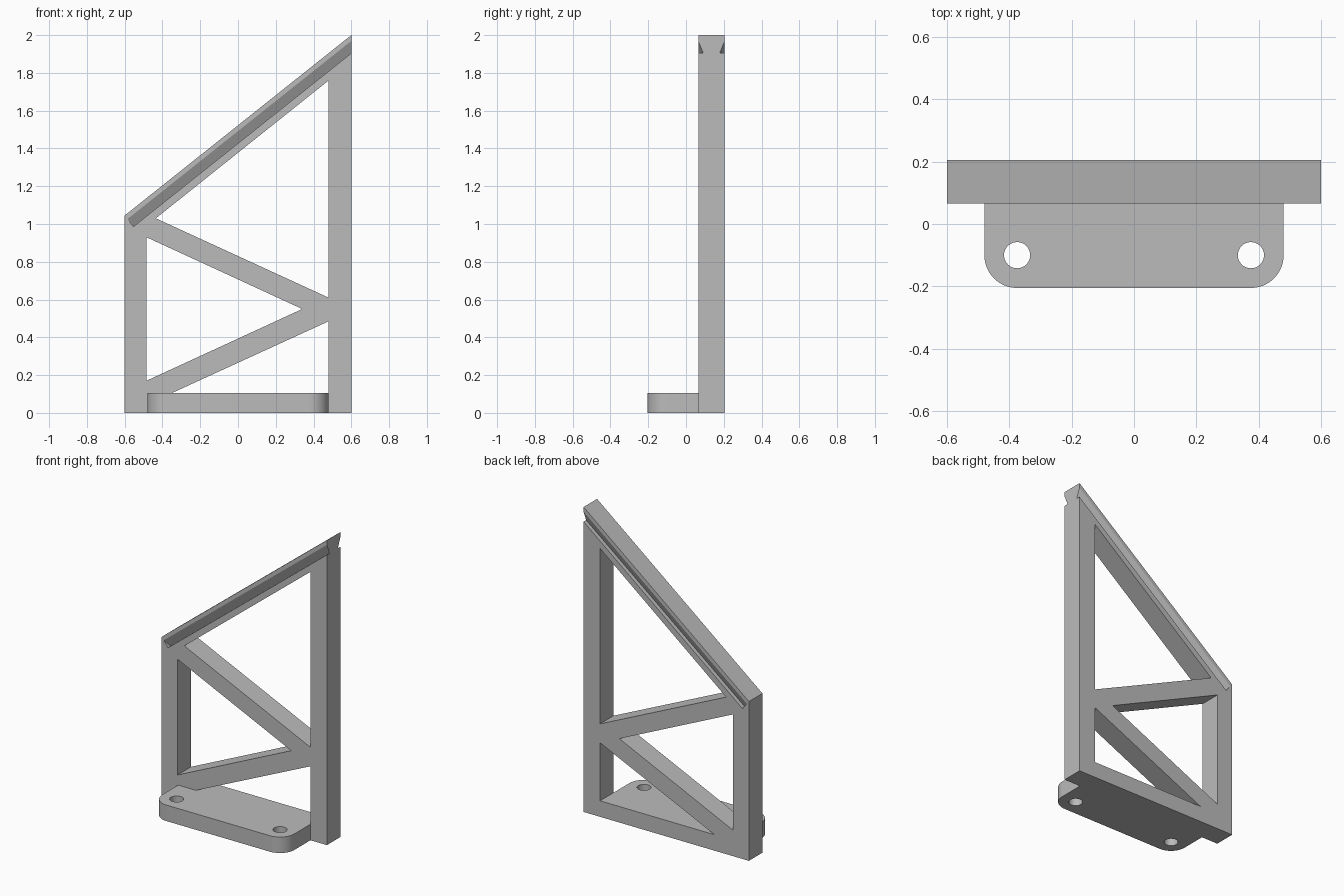
import bpy, bmesh, math
from mathutils import Vector

cube = bpy.data.objects.get("Cube")
if cube:
    bpy.data.objects.remove(cube, do_unlink=True)

grey = bpy.data.materials.new("plain_grey")
grey.use_nodes = True
colour = (0.5, 0.5, 0.5, 1)
grey.diffuse_color = colour
grey.node_tree.nodes["Principled BSDF"].inputs["Base Color"].default_value = colour


def prism(name, outline, sweep):
    """Sweep a closed 3D outline along a vector into a solid."""
    bm = bmesh.new()
    face = bm.faces.new([bm.verts.new(p) for p in outline])
    swept = bmesh.ops.extrude_face_region(bm, geom=[face])["geom"]
    bmesh.ops.translate(bm, vec=sweep, verts=[v for v in swept if isinstance(v, bmesh.types.BMVert)])
    bmesh.ops.recalc_face_normals(bm, faces=bm.faces[:])
    mesh = bpy.data.meshes.new(name)
    bm.to_mesh(mesh)
    bm.free()
    mesh.materials.append(grey)
    obj = bpy.data.objects.new(name, mesh)
    bpy.context.collection.objects.link(obj)
    return obj


def cut(target, cutter):
    """Subtract the cutter, then discard it."""
    mod = target.modifiers.new("cut", "BOOLEAN")
    mod.operation, mod.solver, mod.object = "DIFFERENCE", "EXACT", cutter
    bpy.context.view_layer.objects.active = target
    bpy.ops.object.modifier_apply(modifier=mod.name)
    bpy.data.objects.remove(cutter, do_unlink=True)


def arc(cx, cy, r, start, end, steps):
    for i in range(steps + 1):
        a = math.radians(start + (end - start) * i / steps)
        yield cx + r * math.cos(a), cy + r * math.sin(a)


front, back = 0.065, 0.205
low, high = Vector((-0.6, 0, 1.045)), Vector((0.6, 0, 2.0))

# Truss frame with a sloping top
frame = prism("truss_frame",
              [(-0.6, front, 0), (0.6, front, 0), (0.6, front, high.z), (-0.6, front, low.z)],
              (0, back - front, 0))

# Three triangular openings that leave the posts and diagonal braces
openings = [
    [(0.48, 1.76), (0.48, 0.61), (-0.435, 1.03)],
    [(-0.485, 0.93), (-0.485, 0.17), (0.34, 0.55)],
    [(0.48, 0.485), (0.48, 0.105), (-0.35, 0.105)],
]
for tri in openings:
    cut(frame, prism("opening_cutter", [(x, 0, z) for x, z in tri], (0, 0.3, 0)))

# Dovetail grooves along both sides of the sloping rail
along = (high - low).normalized()
down = Vector((along.z, 0, -along.x))
for face_y, side in ((front, 1), (back, -1)):
    section = [(-0.01, 0.014), (-0.01, 0.075), (0.027, 0.075), (0, 0.024)]
    outline = [low + down * d + Vector((0, face_y + side * inset, 0)) for inset, d in section]
    cut(frame, prism("groove_cutter", outline, along * 1.8))

# Mounting foot with rounded front corners and two screw holes
foot_outline = [(0.48, front), (-0.48, front)]
foot_outline += arc(-0.375, -0.1, 0.105, 180, 270, 16)
foot_outline += arc(0.375, -0.1, 0.105, 270, 360, 16)
foot = prism("mounting_foot", [(x, y, 0) for x, y in foot_outline], (0, 0, 0.105))
for x in (-0.375, 0.375):
    ring = list(arc(x, -0.1, 0.042, 0, 360, 32))[:-1]
    cut(foot, prism("hole_cutter", [(px, py, -0.1) for px, py in ring], (0, 0, 0.4)))

bpy.ops.object.select_all(action="DESELECT")
foot.select_set(True)
bpy.context.view_layer.objects.active = foot
bpy.ops.object.shade_smooth_by_angle(angle=math.radians(30))
